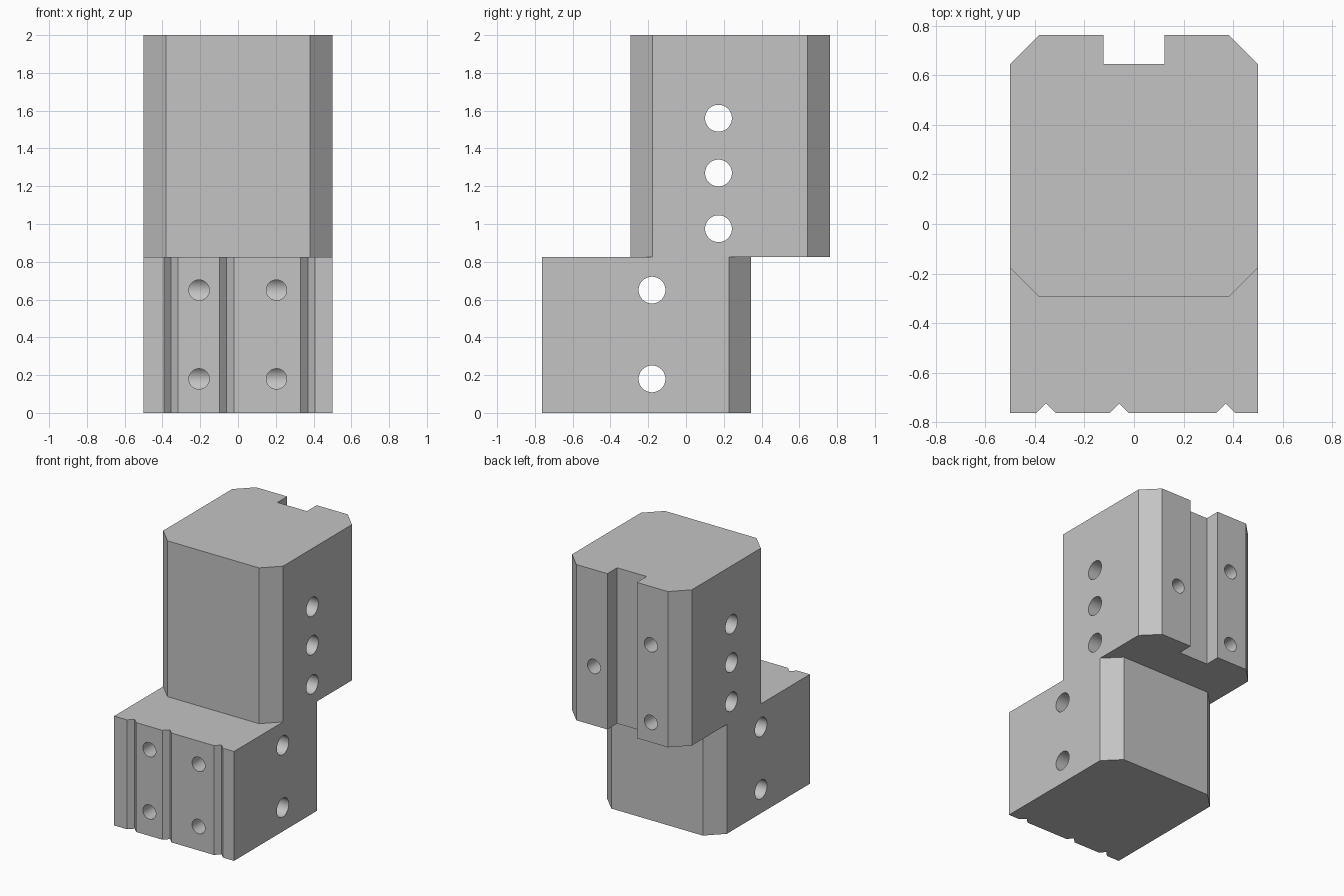
import bpy, bmesh, math
from mathutils import Matrix

cube = bpy.data.objects.get("Cube")
if cube:
    bpy.data.objects.remove(cube, do_unlink=True)

grey = bpy.data.materials.new("plain grey")
grey.use_nodes = True
colour = (0.55, 0.55, 0.55, 1)
grey.diffuse_color = colour
grey.node_tree.nodes["Principled BSDF"].inputs["Base Color"].default_value = colour


def finish(bm, name):
    bmesh.ops.recalc_face_normals(bm, faces=bm.faces)
    mesh = bpy.data.meshes.new(name)
    bm.to_mesh(mesh)
    bm.free()
    mesh.materials.append(grey)
    obj = bpy.data.objects.new(name, mesh)
    bpy.context.collection.objects.link(obj)
    return obj


def prism(name, outline, z0, z1):
    """Extrude a plan outline from z0 up to z1."""
    bm = bmesh.new()
    face = bm.faces.new([bm.verts.new((x, y, z0)) for x, y in outline])
    top = bmesh.ops.extrude_face_region(bm, geom=[face])["geom"]
    verts = [v for v in top if isinstance(v, bmesh.types.BMVert)]
    bmesh.ops.translate(bm, vec=(0, 0, z1 - z0), verts=verts)
    return finish(bm, name)


def drill(name, radius, length, centre, axis):
    """Cylinder cutter lying along the x or y axis."""
    bm = bmesh.new()
    turn = Matrix.Rotation(math.pi / 2, 4, "Y" if axis == "X" else "X")
    bmesh.ops.create_cone(bm, cap_ends=True, segments=48, radius1=radius,
                          radius2=radius, depth=length,
                          matrix=Matrix.Translation(centre) @ turn)
    return finish(bm, name)


def combine(target, tool, operation):
    tool.hide_render = True
    mod = target.modifiers.new("boolean", "BOOLEAN")
    mod.operation, mod.solver, mod.object = operation, "EXACT", tool
    bpy.context.view_layer.objects.active = target
    bpy.ops.object.modifier_apply(modifier=mod.name)
    bpy.data.objects.remove(tool, do_unlink=True)


W, C, SPLIT = 0.5, 0.118, 0.825          # half width, chamfer, step height
FRONT, BACK = -0.762, 0.762
LOW_BACK, UP_FRONT = 0.345, -0.295
SLOT, SLOT_FLOOR = 0.123, 0.645

# Lower block: three V grooves along the front, chamfered back corners
low = [(-W, FRONT)]
for x in (-0.355, -0.06, 0.37):
    low += [(x - 0.038, FRONT), (x, FRONT + 0.038), (x + 0.038, FRONT)]
low += [(W, FRONT), (W, LOW_BACK - C), (W - C, LOW_BACK),
        (C - W, LOW_BACK), (-W, LOW_BACK - C)]
body = prism("stepped_block", low, 0, SPLIT)

# Upper block: chamfered corners and a square slot in the back
half = [(W - C, UP_FRONT), (W, UP_FRONT + C), (W, BACK - C),
        (W - C, BACK), (SLOT, BACK), (SLOT, SLOT_FLOOR)]
upper = prism("upper_block", half + [(-x, y) for x, y in reversed(half)], SPLIT, 2)
combine(body, upper, "UNION")

# Cross holes right through the sides
LOW_Y, UP_Y = -0.18, 0.172
low_z, up_z = (0.18, 0.65), (0.975, 1.27, 1.56)
for y, heights in ((LOW_Y, low_z), (UP_Y, up_z)):
    for z in heights:
        combine(body, drill("cross_drill", 0.071, 1.4, (0, y, z), "X"), "DIFFERENCE")

# Narrow holes from the front and back that meet the cross holes
narrow = [(x, LOW_Y, z, -1) for x in (-0.206, 0.204) for z in low_z]
narrow += [(-0.24, UP_Y, up_z[0], 1), (-0.24, UP_Y, up_z[2], 1),
           (0.235, UP_Y, up_z[1], 1)]
for x, y, z, side in narrow:
    tool = drill("narrow_drill", 0.054, 0.8, (x, y + side * 0.4, z), "Y")
    combine(body, tool, "DIFFERENCE")

# Clean flat faces, smooth hole walls
bpy.ops.object.select_all(action="DESELECT")
body.select_set(True)
bpy.context.view_layer.objects.active = body
bpy.ops.object.shade_smooth_by_angle(angle=math.radians(25))
